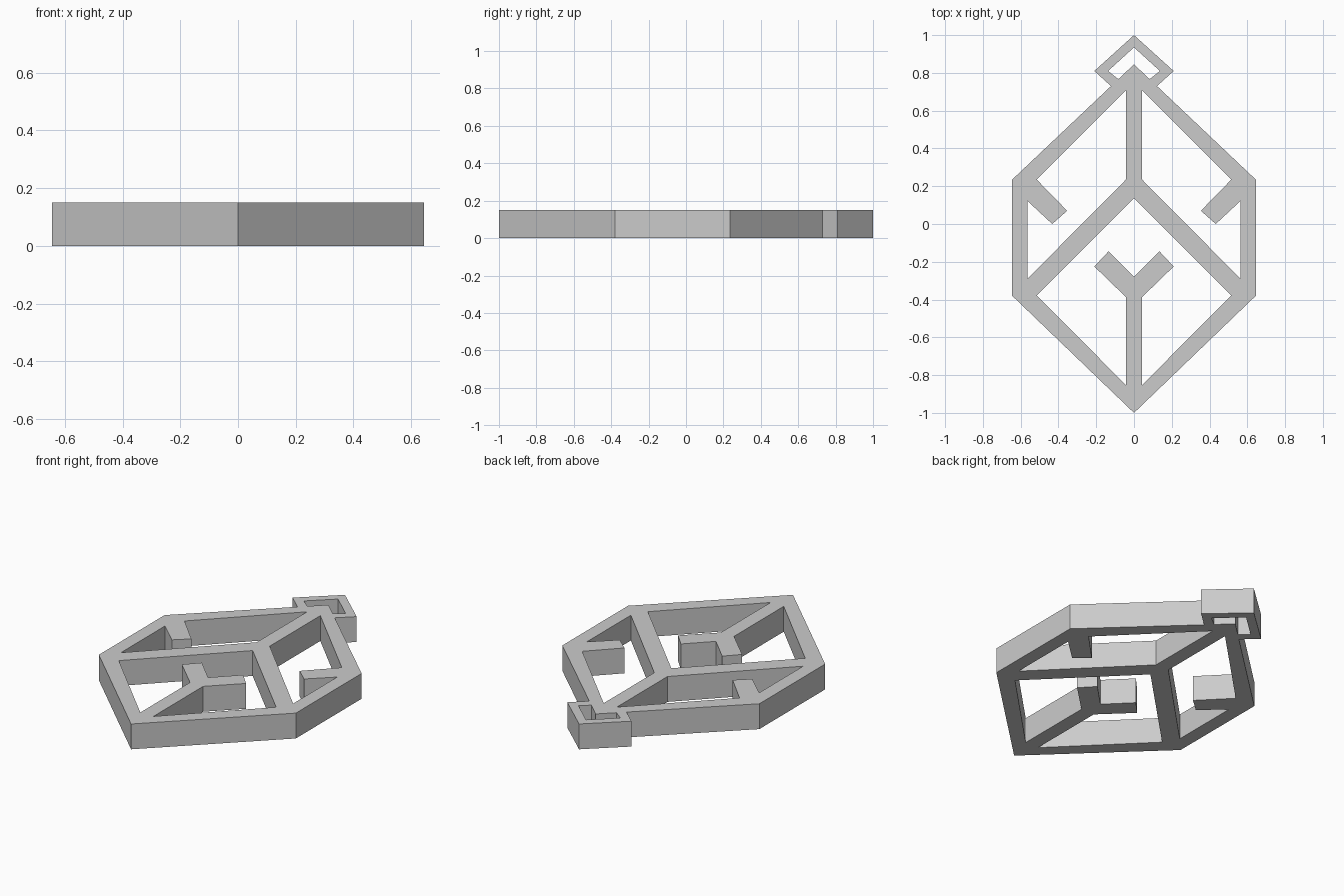
import bpy, bmesh

HEIGHT = 0.15

cube = bpy.data.objects.get("Cube")
if cube:
    bpy.data.objects.remove(cube, do_unlink=True)

grey = bpy.data.materials.new("plain grey")
grey.use_nodes = True
colour = (0.6, 0.6, 0.6, 1)
grey.diffuse_color = colour
grey.node_tree.nodes["Principled BSDF"].inputs["Base Color"].default_value = colour


def mirrored(half):
    """Close a half profile that starts and may end on the centre line."""
    return half + [(-x, y) for x, y in reversed(half) if x > 0]


def flipped(loop):
    return [(-x, y) for x, y in loop]


# Outer silhouette: hexagonal frame with the hanging loop on its back tip
outline = mirrored([(0, -1), (0.645, -0.38), (0.645, 0.235), (0.122, 0.73),
                    (0.21, 0.81), (0, 1)])
# Opening of the hanging loop
loop_hole = mirrored([(0, 0.935), (0.137, 0.81), (0.083, 0.767), (0, 0.845)])
# Side opening, with a short stub reaching in from the frame corner
side_hole = [(0.043, 0.708), (0.515, 0.235), (0.354, 0.07), (0.433, 0),
             (0.564, 0.122), (0.564, -0.29), (0.043, 0.235)]
# Front opening, with a forked post rising from the front tip
front_hole = mirrored([(0, 0.137), (0.515, -0.379), (0.043, -0.852),
                       (0.043, -0.387), (0.21, -0.225), (0.135, -0.145),
                       (0, -0.28)])

# Filled flat profile with holes, extruded to a slab
curve = bpy.data.curves.new("frame_profile", "CURVE")
curve.dimensions = "2D"
curve.fill_mode = "BOTH"
curve.extrude = HEIGHT / 2
for loop in (outline, loop_hole, side_hole, flipped(side_hole), front_hole):
    spline = curve.splines.new("POLY")
    spline.points.add(len(loop) - 1)
    for point, (x, y) in zip(spline.points, loop):
        point.co = (x, y, 0, 1)
    spline.use_cyclic_u = True

profile = bpy.data.objects.new("frame_profile", curve)
bpy.context.collection.objects.link(profile)
bpy.context.view_layer.update()
mesh = bpy.data.meshes.new_from_object(
    profile.evaluated_get(bpy.context.evaluated_depsgraph_get()))
bpy.data.objects.remove(profile, do_unlink=True)

# Weld caps to walls and stand the slab on the ground
bm = bmesh.new()
bm.from_mesh(mesh)
bmesh.ops.remove_doubles(bm, verts=bm.verts, dist=0.0005)
bmesh.ops.recalc_face_normals(bm, faces=bm.faces)
bmesh.ops.translate(bm, verts=bm.verts, vec=(0, 0, HEIGHT / 2))
for face in bm.faces:
    face.smooth = False
    face.material_index = 0
bm.to_mesh(mesh)
bm.free()

mesh.name = "cube_outline_pendant"
mesh.materials.clear()
mesh.materials.append(grey)
pendant = bpy.data.objects.new("cube_outline_pendant", mesh)
bpy.context.collection.objects.link(pendant)
